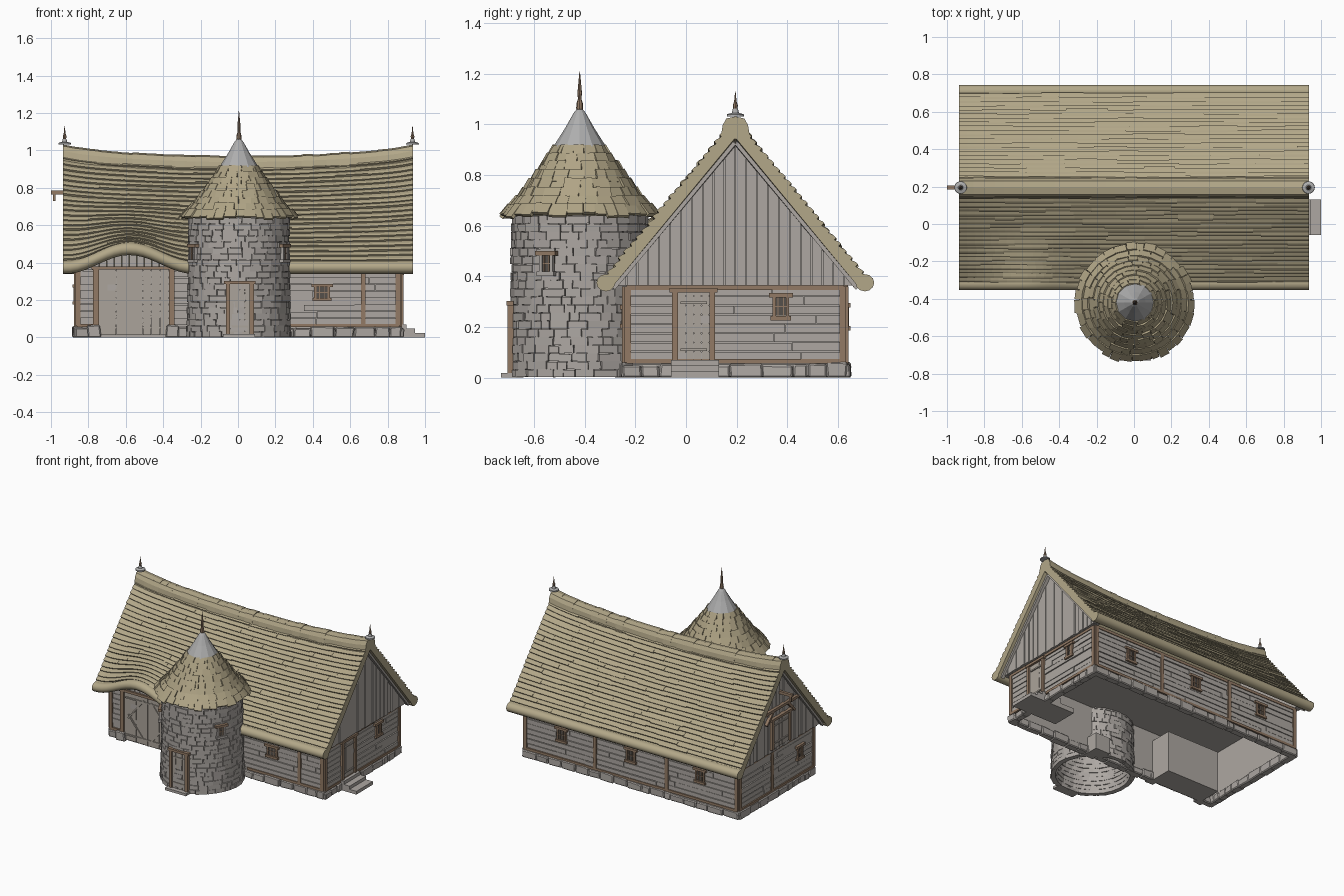
import bpy, bmesh, math, random
from mathutils import Matrix, Vector

random.seed(7)
if "Cube" in bpy.data.objects:
    bpy.data.objects.remove(bpy.data.objects["Cube"])
T, R = Matrix.Translation, Matrix.Rotation
rnd = random.uniform


def material(name, r, g, b):
    m = bpy.data.materials.new(name)
    m.use_nodes = True
    m.diffuse_color = (r, g, b, 1)
    m.node_tree.nodes["Principled BSDF"].inputs["Base Color"].default_value = (r, g, b, 1)
    return m


THATCH = material("straw thatch", .45, .39, .25)
SHINGLE = material("wood shingle", .43, .37, .235)
STONE = material("grey stone", .42, .39, .365)
PLANK = material("weathered plank", .42, .39, .36)
DOOR = material("door wood", .41, .37, .325)
TIMBER = material("brown timber", .29, .195, .13)
METAL = material("grey metal", .42, .42, .42)
DARK = material("dark pane", .09, .08, .07)


def make(name, bm, mat, smooth=False, bevel=0):
    bmesh.ops.recalc_face_normals(bm, faces=bm.faces)
    me = bpy.data.meshes.new(name)
    bm.to_mesh(me)
    bm.free()
    me.materials.append(mat)
    ob = bpy.data.objects.new(name, me)
    bpy.context.collection.objects.link(ob)
    if bevel:
        mod = ob.modifiers.new("edge", "BEVEL")
        mod.width, mod.segments = bevel, 1
    if smooth:
        bpy.ops.object.select_all(action="DESELECT")
        ob.select_set(True)
        bpy.context.view_layer.objects.active = ob
        bpy.ops.object.shade_smooth_by_angle(angle=.7)


def box(bm, u, y, z, M=Matrix(), jitter=0):
    """Box spanning three (low, high) ranges, placed by M."""
    c = Vector([(a + b) / 2 for a, b in (u, y, z)])
    d = [abs(b - a) for a, b in (u, y, z)]
    made = bmesh.ops.create_cube(bm, size=1, matrix=M @ T(c) @ Matrix.Diagonal((*d, 1)))
    if jitter:
        for v in made["verts"]:
            v.co += Vector((rnd(-jitter, jitter), rnd(-jitter, jitter), rnd(-jitter, 0) if v.co.z > .02 else 0))


def loft(bm, loops, cap=True):
    """Skin closed loops, usually capping both ends."""
    vs = [[bm.verts.new(p) for p in lp] for lp in loops]
    n = len(vs[0])
    for a, b in zip(vs, vs[1:]):
        for i in range(n):
            j = (i + 1) % n
            bm.faces.new((a[i], a[j], b[j], b[i]))
    if cap:
        bm.faces.new(vs[0])
        bm.faces.new(vs[-1])


def lathe(name, profile, cx, cy, n, mat, cap=True):
    bm = bmesh.new()
    ang = [2 * math.pi * i / n for i in range(n)]
    loft(bm, [[(cx + r * math.cos(a), cy + r * math.sin(a), z) for a in ang] for r, z in profile], cap)
    make(name, bm, mat)


def spread(a, b, lo, hi):
    """Split a range into random pieces."""
    cuts = [a]
    while cuts[-1] < b - hi:
        cuts.append(cuts[-1] + rnd(lo, hi))
    cuts.append(b)
    return list(zip(cuts, cuts[1:]))


# Wall frames: local x runs along the wall, local -y points outwards
CY, HX, HY, END = .195, .86, .43, .935
FRONT, RIGHT, BACK, LEFT = [T((0, CY, 0)) @ R(math.radians(a), 4, "Z") for a in (0, 90, 180, -90)]


# Roof surface: d is the side, s runs from ridge (0) to eave (1)
def sag(x):
    t = abs(x) / END
    return .047 * (1 - t ** 2) - .012 * t ** 10


def roof(d, s, x, lift=0.0):
    z = .962 - .58 * s - sag(x) * (1 - s) + .64 * lift
    t = abs(x + .58) / .34
    if d < 0 and t < 1 and s > .35:
        z += .05 * (1 + math.cos(math.pi * t)) * ((s - .35) / .65) ** 1.4
    return Vector((x, CY + d * (.03 + .488 * s + .77 * lift), z))


xs = [-END + 2 * END * i / 48 for i in range(49)]
ss = [-.06] + [.1 * i for i in range(1, 11)]
ROWS = 22
barge = bmesh.new()
for d, side in ((-1, "front"), (1, "back")):
    bm = bmesh.new()
    loft(bm, [[roof(d, s, x) for s in ss] + [roof(d, s, x, -.04) for s in reversed(ss)] for x in xs])
    make(side + "_roof_slab", bm, THATCH)
    for x in (-.9, .9):
        loft(barge, [[roof(d, s, x + w, up) for s, up in ((.02, -.035), (1, -.035), (1, -.055), (.02, -.055))]
                     for w in (-.012, .012)])
    # Overlapping rounded thatch courses
    bm = bmesh.new()
    for i in range(ROWS):
        for a, b in spread(-END, END, .1, .35):
            k, up, ds = max(2, int((b - a) / .04)), rnd(.011, .017), rnd(-.002, .008)
            top, mid, low = i / ROWS - .01, (i + .6) / ROWS, (i + 1) / ROWS + ds
            loft(bm, [[roof(d, top, x), roof(d, mid, x, up * .9), roof(d, low - .004, x, up), roof(d, low, x, -.004)]
                      for x in [a + (b - a) * j / k for j in range(k + 1)]])
    make(side + "_thatch_courses", bm, THATCH)
    # Rounded eave roll
    bm = bmesh.new()
    ring = [2 * math.pi * i / 12 for i in range(12)]
    loft(bm, [[roof(d, 1, x, -.012) + Vector((0, d * .003 + .037 * math.cos(a), .034 * math.sin(a))) for a in ring]
              for x in xs])
    make(side + "_eave_roll", bm, THATCH, True)
make("barge_boards", barge, PLANK)

# Ridge cap in bundled lengths
bm = bmesh.new()
for a, b in spread(-END, END, .05, .09):
    g = rnd(0, .005)
    arch = [(-.056 - g, .93), (-.05, .985), (-.036, 1.008 + g), (0, 1.016 + g),
            (.036, 1.008 + g), (.05, .985), (.056 + g, .93)]
    loft(bm, [[(x, CY + y, z - sag(x)) for y, z in arch] for x in (a, b)])
make("ridge_cap", bm, THATCH)
for x, side in ((-.927, "right"), (.933, "left")):
    lathe(side + "_finial_base", [(.034, 1.032), (.033, 1.04), (.014, 1.046), (.01, 1.062)], x, CY, 12, METAL)
    lathe(side + "_finial_spike", [(.008, 1.06), (.01, 1.075), (.005, 1.09), (.001, 1.13)], x, CY, 8, TIMBER)

# Walls: thin core, lapped boards, posts, rails
core, boards, frame = bmesh.new(), bmesh.new(), bmesh.new()
POSTS = [(FRONT, HX, HY, [.67]), (RIGHT, HY, HX, []), (BACK, HX, HY, [-.29, .29]), (LEFT, HY, HX, [-.055])]
for M, half, off, posts in POSTS:
    box(core, (-half, half), (-off, -off + .02), (.04, .37), M)
    for i in range(8):
        z = .068 + i * .0365
        for a, b in spread(-half, half, .2, .5):
            box(boards, (a + .001, b - .001), (-off - rnd(.006, .013), -off), (z, z + rnd(.031, .034)), M)
    for u in posts + [-half + .005, half - .005]:
        box(frame, (u - .013, u + .013), (-off - .017, -off + .01), (.06, .36), M)
    if M is not FRONT:
        box(frame, (-half, half), (-off - .016, -off), (.345, .365), M)
    spans = [(.25, half), (-half, -.76)] if M is FRONT else [(-half, half)]
    for a, b in spans:
        box(frame, (a, b), (-off - .017, -off), (.055, .073), M)
box(core, (-HX, HX), (CY - HY, CY + HY), (.362, .37))

# Gable boards following the roof slope, over a backing panel
bm = bmesh.new()
for M in (RIGHT, LEFT):
    back = [(-.47, .363), (.47, .363), (0, .925)]
    loft(core, [[M @ Vector((u, -y, z)) for u, z in back] for y in (.85, .882)])
    for i in range(-11, 11):
        a, b, o = i * .043 + .0015, (i + 1) * .043 - .0015, rnd(.888, .898)
        poly = [(a, .363), (b, .363), (b, .938 - 1.19 * abs(b)), (a, .938 - 1.19 * abs(a))]
        loft(bm, [[M @ Vector((u, -y, max(z, .364))) for u, z in poly] for y in (.87, o)])
make("gable_boards", bm, PLANK)
make("wall_core", core, PLANK)
make("wall_boards", boards, PLANK)

# Foundation stones over a continuous footing
bm = bmesh.new()
for M, half, off in ((FRONT, HX, HY), (RIGHT, HY, HX), (BACK, HX, HY), (LEFT, HY, HX)):
    for a, b in spread(-half - .012, half + .012, .05, .13):
        if M is FRONT and -.8 < (a + b) / 2 < -.33:
            continue
        box(bm, (a, b - .001), (-off - rnd(.018, .026), -off + .03), (0, rnd(.048, .064)), M, .005)
    if M is not FRONT:
        box(bm, (-half, half), (-off - .012, -off + .025), (.001, .052), M)
for u in (-.765, -.345):
    box(bm, (u - .04, u + .03), (-HY - .035, -HY + .03), (0, .068), FRONT, .005)
make("foundation_stones", bm, STONE, bevel=.006)

# Windows and plank doors
panes, leaves, straps, tower = bmesh.new(), bmesh.new(), bmesh.new(), bmesh.new()


def window(M, u, off, z, w, h, jambs):
    a, b, lo, hi, f = u - w / 2, u + w / 2, z - h / 2, z + h / 2, .013
    box(panes, (a, b), (-off - .012, -off), (lo, hi), M)
    for c in (a, b - f):
        box(jambs, (c, c + f), (-off - .02, -off), (lo, hi), M)
    box(frame, (a - .015, b + .015), (-off - .025, -off), (hi - f, hi + .004), M)
    box(jambs, (a - .008, b + .008), (-off - .025, -off), (lo - .004, lo + f), M)
    for t in (1 / 3, 2 / 3):
        c = a + w * t
        box(frame, (c - .002, c + .002), (-off - .017, -off), (lo, hi), M)
    box(frame, (a, b), (-off - .017, -off), (z - .002, z + .002), M)


def door(M, u, off, w, lo, hi, n, f):
    a, b = u - w / 2, u + w / 2
    for i in range(n):
        box(leaves, (a + w * i / n + .001, a + w * (i + 1) / n - .001), (-off - .012 - rnd(0, .003), -off), (lo, hi), M)
    for z in (lo + .04, hi - .04):
        box(straps, (a + .01, b - .01), (-off - .02, -off), (z - .005, z + .005), M)
    for c in (a - f, b):
        box(frame, (c, c + f), (-off - .024, -off), (lo, hi), M)
    box(frame, (a - f - .01, b + f + .01), (-off - .028, -off), (hi, hi + .018), M)


window(FRONT, .45, HY, .24, .085, .085, frame)
window(RIGHT, .18, HX, .28, .065, .1, frame)
window(LEFT, .265, HX, .23, .065, .1, frame)
for u in (-.56, 0, .56):
    window(BACK, u, HY, .24, .075, .1, frame)
door(RIGHT, -.165, HX, .125, .07, .335, 4, .022)
door(LEFT, 0, .89, .18, .39, .6, 5, .02)
door(FRONT, -.557, HY, .375, .012, .362, 8, .03)

# Cart door braces and boarding beneath the raised eave
for s in (-1, 1):
    for k in (-1, 1):
        brace = FRONT @ T((-.557 + s * .093, -HY - .012, .19 + k * .065)) @ R(s * k * .9, 4, "Y")
        box(straps, (-.1, .1), (-.008, 0), (-.005, .005), brace)
box(straps, (-.56, -.554), (-HY - .02, -HY), (.012, .36), FRONT)
bm = bmesh.new()
for i in range(14):
    a = -.86 + i * .04
    tops = [(a, roof(-1, 1, a).z), (a + .038, roof(-1, 1, a + .038).z)]
    poly = [(a, .36), (a + .038, .36)] + [(x, z + .03) for x, z in reversed(tops)]
    loft(bm, [[(x, y, z) for x, z in poly] for y in (-.25, -.23)])
make("raised_eave_boarding", bm, PLANK)

# Cart bay and door recesses inside the open base
bm = bmesh.new()
box(bm, (-.77, -.34), (-.23, -.05), (0, .3))
box(bm, (.74, .86), (-.06, .13), (0, .07))
box(bm, (.63, .74), (-.06, .13), (.0, .035))
box(bm, (.1, .22), (-.22, -.13), (0, .12))
make("inner_recesses", bm, PLANK)

# Hoist beam, hook and loft brackets
box(frame, (-1, -.86), (CY - .01, CY + .01), (.765, .785))
box(frame, (-.99, -.975), (CY - .005, CY + .005), (.73, .77))
box(frame, (-.2, .2), (-.915, -.88), (.665, .685), LEFT)
for s in (-1, 1):
    box(frame, (-.06, .06), (-.012, .012), (-.008, .008), LEFT @ T((s * .12, -.898, .63)) @ R(s * .8, 4, "Y"))

# Entrance steps
bm = bmesh.new()
box(bm, (.85, .9), (-.06, .13), (0, .07))
box(bm, (.9, .945), (-.06, .13), (0, .047))
box(bm, (.945, 1), (-.06, .13), (0, .024))
box(bm, (-.08, .09), (-.73, -.66), (0, .018))
make("entrance_steps", bm, STONE)

# Round tower: an open tube of coursed stone
TX, TY = .005, -.42
lathe("tower_core", [(.264, .002), (.258, .64)], TX, TY, 32, STONE, cap=False)
for i in range(20):
    z, r = i * .032, .266 + .01 * (1 - i / 19) ** 2
    start = rnd(0, 1)
    for a, b in spread(start, start + 2 * math.pi, .13, .36):
        w, h = (b - a) * r / 2, rnd(.029, .033)
        M = T((TX, TY, z)) @ R((a + b) / 2, 4, "Z") @ R(rnd(-.05, .05), 4, "Y")
        box(tower, (-w + .001, w - .001), (-r - rnd(-.001, .006), -r + .03), (max(0, .002 - i), h), M)
TOWER = T((TX, TY, 0))
door(TOWER, .005, .262, .105, .018, .285, 4, .022)
for a in (-62, 62):
    window(TOWER @ R(math.radians(a), 4, "Z"), 0, .266, .45, .06, .09, tower)
make("tower_stones", tower, STONE)

# Tower roof: cone with shingle courses, metal cap and spike
PROFILE = [(.308, .642), (.242, .705), (.188, .775), (.137, .845), (.09, .908)]
lathe("tower_roof_core", [(r - .008, z) for r, z in PROFILE], TX, TY, 24, SHINGLE)


def cone(t):
    t = min(max(t, 0), .9999) * 4
    (r0, z0), (r1, z1) = PROFILE[int(t)], PROFILE[int(t) + 1]
    f = t - int(t)
    return r0 + (r1 - r0) * f, z0 + (z1 - z0) * f


bm = bmesh.new()
COURSES = 8
for i in range(COURSES):
    (r0, z0), (r1, z1) = cone(i / COURSES), cone((i + 1) / COURSES)
    start = rnd(0, 1)
    for a, b in spread(start, start + 2 * math.pi, .04 / r0, .075 / r0):
        w, length = (b - a) * r0 / 2, math.hypot(r0 - r1, z1 - z0)
        M = T((TX, TY, z0)) @ R((a + b) / 2, 4, "Z") @ T((0, -r0, 0)) @ R(-math.atan2(r0 - r1, z1 - z0) + .12, 4, "X")
        M = M @ R(rnd(-.06, .06), 4, "Y")
        box(bm, (-w + .001, w - .001), (-rnd(.006, .014), .004), (rnd(-.016, .004), length * 1.12), M)
make("tower_shingles", bm, SHINGLE)
lathe("tower_cap", [(.104, .912), (.098, .922), (.058, .985), (.024, 1.045), (.012, 1.06)], TX, TY, 12, METAL)
lathe("tower_spike", [(.011, 1.05), (.014, 1.065), (.012, 1.085), (.007, 1.1), (.009, 1.125), (.001, 1.21)],
      TX, TY, 8, TIMBER)

make("timber_frame", frame, TIMBER)
make("window_panes", panes, DARK)
make("door_leaves", leaves, DOOR)
make("door_straps", straps, DOOR)
